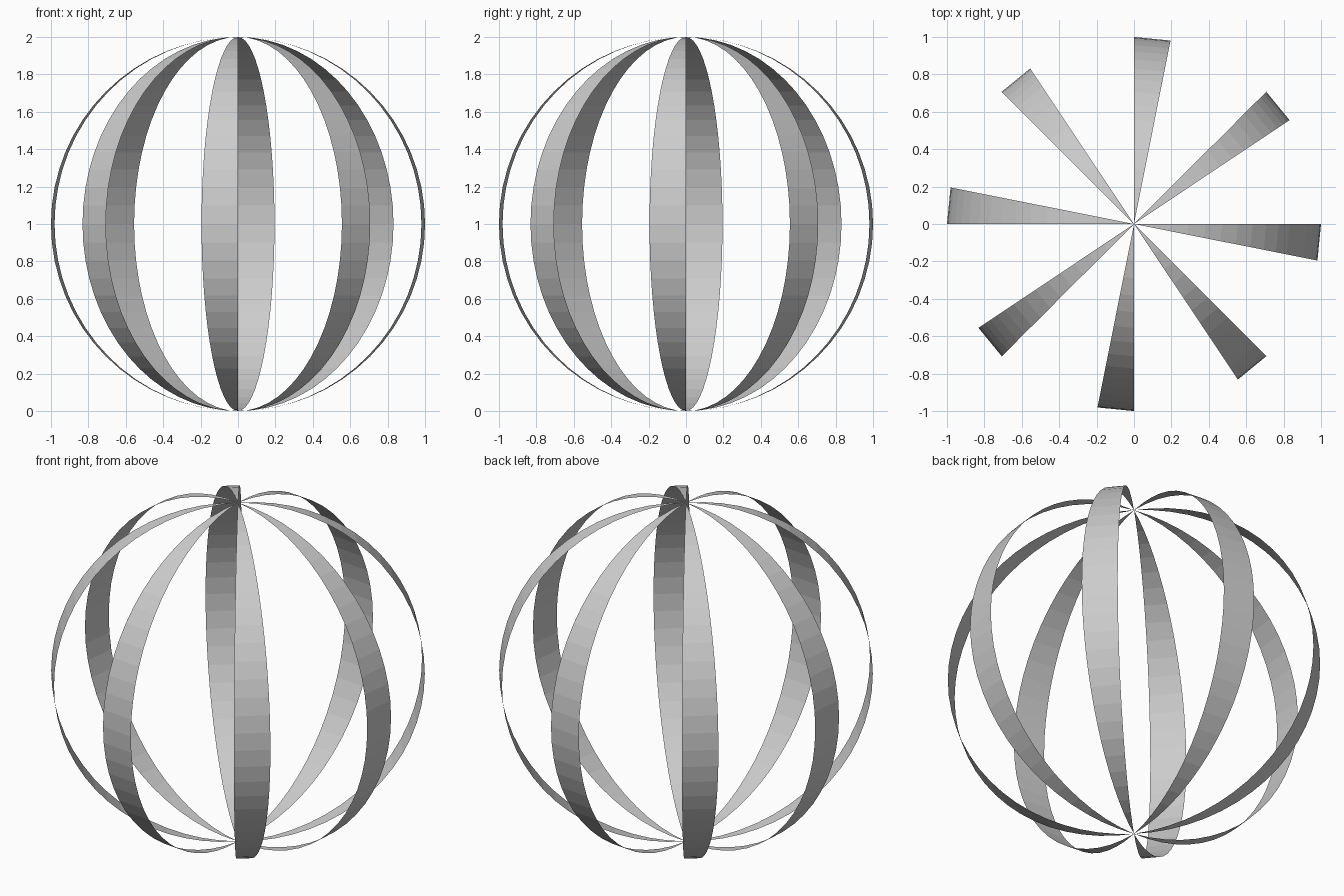
import bpy, bmesh
from math import sin, cos, pi

if "Cube" in bpy.data.objects:
    bpy.data.objects.remove(bpy.data.objects["Cube"])

RINGS = 32            # faces from pole to pole
WIDTH = 2 * pi / 32   # each band is one sphere segment wide
COUNT = 8


def meridian_band(name, start):
    """Flat-shaded strip of a unit sphere running from pole to pole."""
    bm = bmesh.new()
    bottom = bm.verts.new((0, 0, 0))
    top = bm.verts.new((0, 0, 2))
    rows = []
    for i in range(1, RINGS):
        t = pi * i / RINGS
        rows.append([bm.verts.new((sin(t) * cos(a), sin(t) * sin(a), 1 - cos(t)))
                     for a in (start - WIDTH, start)])
    # pole triangles and the quads between them
    bm.faces.new((bottom, rows[0][1], rows[0][0]))
    for lo, hi in zip(rows, rows[1:]):
        bm.faces.new((lo[0], lo[1], hi[1], hi[0]))
    bm.faces.new((top, rows[-1][0], rows[-1][1]))
    mesh = bpy.data.meshes.new(name)
    bm.to_mesh(mesh)
    bm.free()
    bpy.context.collection.objects.link(bpy.data.objects.new(name, mesh))


# Eight evenly spaced bands forming an open cage
for k in range(COUNT):
    meridian_band(f"sphere_band_{k + 1}", 2 * pi * k / COUNT)
